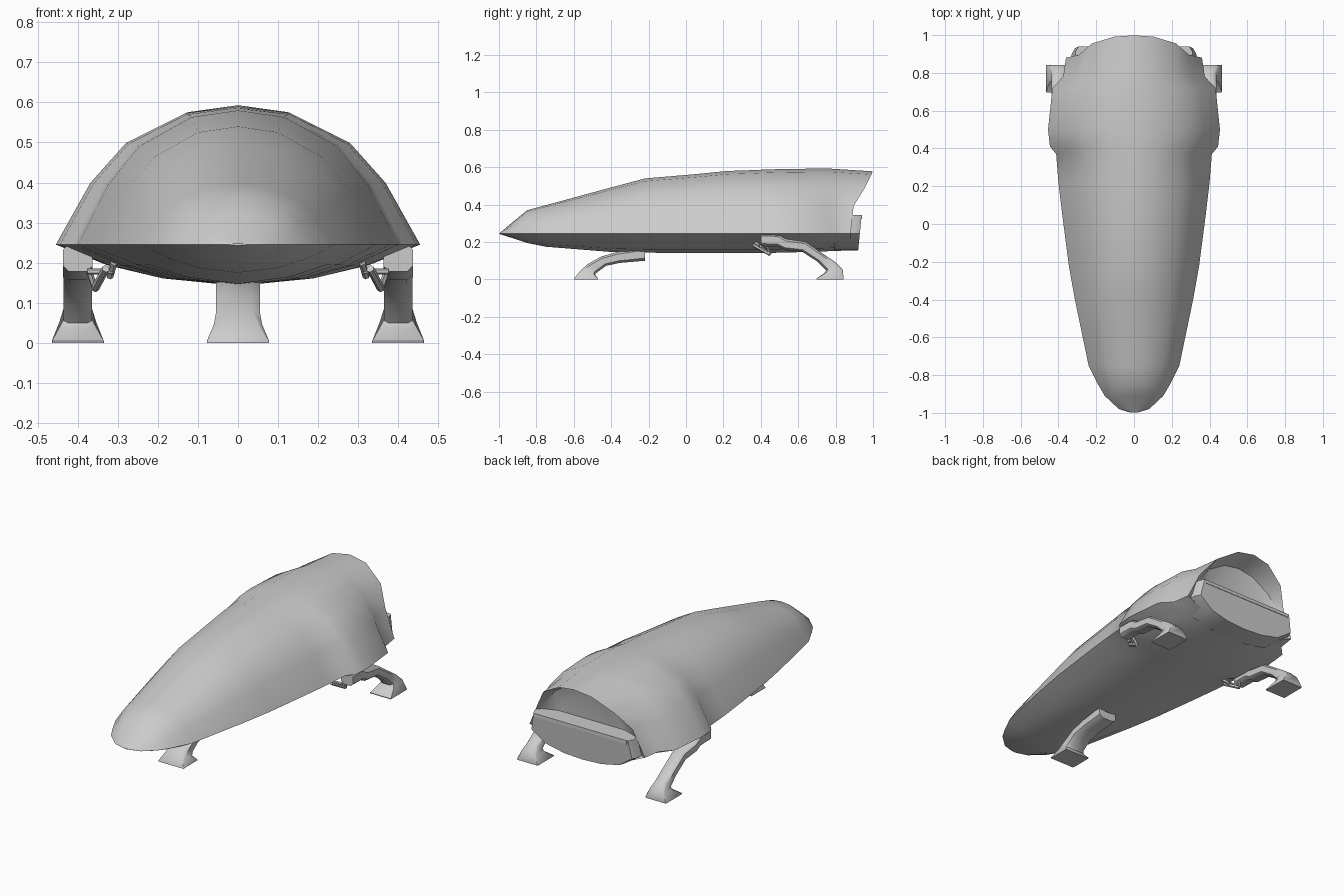
import bpy, bmesh, math
from mathutils import Vector

if "Cube" in bpy.data.objects:
    bpy.data.objects.remove(bpy.data.objects["Cube"])

grey = bpy.data.materials.new("hull grey")
grey.use_nodes = True
COL = (0.6, 0.6, 0.6, 1)
grey.diffuse_color = COL
grey.node_tree.nodes["Principled BSDF"].inputs["Base Color"].default_value = COL


def finish(bm, name, angle=40):
    bmesh.ops.remove_doubles(bm, verts=bm.verts, dist=0.0005)
    bmesh.ops.recalc_face_normals(bm, faces=bm.faces)
    me = bpy.data.meshes.new(name)
    bm.to_mesh(me)
    bm.free()
    ob = bpy.data.objects.new(name, me)
    me.materials.append(grey)
    bpy.context.collection.objects.link(ob)
    bpy.ops.object.select_all(action='DESELECT')
    ob.select_set(True)
    bpy.context.view_layer.objects.active = ob
    bpy.ops.object.shade_smooth_by_angle(angle=math.radians(angle))
    return ob


def loft(rings, name, angle=40):
    bm = bmesh.new()
    loops = [[bm.verts.new(p) for p in r] for r in rings]
    n = len(loops[0])
    for a, b in zip(loops, loops[1:]):
        for i in range(n):
            j = (i + 1) % n
            bm.faces.new((a[i], a[j], b[j], b[i]))
    bm.faces.new(loops[0])
    bm.faces.new(loops[-1])
    return finish(bm, name, angle)


# Hull cross-section: crown, rim, then keel on one side, mirrored round
RIM = 0.245
HALF = [(0, 1), (.29, .95), (.615, .735), (.81, .447), (1, 0), (.72, -.5), (.42, -.82), (0, -1)]
SECTION = HALF + [(-x, z) for x, z in HALF[-2:0:-1]]


def section(y, w, top, keel):
    return [Vector((x * w, y, RIM + z * (top - RIM if z > 0 else RIM - keel)))
            for x, z in SECTION]


# Hull stations: y, half width, crown height, keel height
stations = [(-.998, .02, .248, .243), (-.98, .08, .262, .238), (-.91, .155, .32, .215),
            (-.85, .19, .37, .195), (-.75, .24, .397, .175), (-.4, .313, .492, .147),
            (-.22, .345, .54, .143), (.05, .38, .563, .142), (.22, .4, .58, .142),
            (.37, .412, .585, .142), (.41, .445, .587, .142), (.5, .455, .59, .143),
            (.72, .432, .593, .149), (.78, .375, .592, .152)]
rings = [section(*s) for s in stations]

# Overhanging tail edge and the hollow behind it
edge = section(.88, .36, .578, .155)
for p in edge:
    t = max(0, (p.z - .38) / .2)
    p.y += .12 * min(1, t) ** .75
hollow = section(.87, .335, .55, .165)
inner = section(.84, .26, .46, .18)
rings += [edge, hollow, inner]
loft(rings, "hull", 35)

# Tail block with a ledge along its top
TAIL = [(.31, .345), (.33, .245), (.24, .185), (.12, .16), (0, .154)]
tail_half = TAIL + [(-x, z) for x, z in TAIL[-2::-1]]
tail_rings = []
for y, s in ((.8, 1.02), (.9, 1), (.93, .95)):
    tail_rings.append([(x * s, y + (z - .25) * .1, z) for x, z in tail_half])
loft(tail_rings, "tail_block", 30)

bm = bmesh.new()
bmesh.ops.create_cube(bm, size=1)
for v in bm.verts:
    v.co = (v.co.x * .62, .905 + v.co.y * .07, .335 + v.co.z * .02)
    if v.co.y > .92:
        v.co.x *= .93
finish(bm, "tail_ledge")


# Legs: each ring has centre (y, z), pitch, half width, half thickness, corner cut
def leg(name, x, path, toe=1):
    rings = []
    for y, z, pitch, w, h, cut in path:
        a, b = w * (1 - cut), h * (1 - cut)
        octagon = [(a, h), (w, b), (w, -b), (a, -h), (-a, -h), (-w, -b), (-w, b), (-a, h)]
        c, s = math.cos(math.radians(pitch)), math.sin(math.radians(pitch))
        rings.append([(x + u, toe * (y + v * s), z + v * c) for u, v in octagon])
    return loft(rings, name, 45)


REAR = [(.4, .212, 0, .037, .034, .4), (.49, .21, 0, .037, .034, .4),
        (.53, .188, 5, .037, .03, .4), (.63, .175, 18, .036, .028, .4),
        (.72, .115, 35, .036, .026, .4), (.775, .07, 50, .036, .033, .35),
        (.79, .045, 80, .046, .048, .2), (.77, .004, 90, .065, .073, .02),
        (.77, 0, 90, .065, .073, .02)]
FRONT = [(.22, .135, 0, .055, .035, .4), (.36, .118, 8, .055, .03, .4),
         (.44, .098, 28, .055, .028, .4), (.5, .06, 45, .055, .033, .35),
         (.525, .038, 75, .06, .04, .2), (.535, .004, 90, .078, .064, .02),
         (.535, 0, 90, .078, .064, .02)]
leg("front_leg", 0, FRONT, -1)


def rod(name, a, b, r):
    a, b = Vector(a), Vector(b)
    bm = bmesh.new()
    bmesh.ops.create_cone(bm, cap_ends=True, segments=6, radius1=r, radius2=r,
                          depth=(b - a).length)
    q = (b - a).to_track_quat('Z', 'Y')
    for v in bm.verts:
        v.co = q @ v.co + (a + b) / 2
    return finish(bm, name)


# Rear legs, and the small linkage beside each hip
for side, s in (("left", 1), ("right", -1)):
    leg(side + "_rear_leg", s * .4, REAR)
    rod(side + "_link_upper", (s * .31, .37, .2), (s * .32, .41, .165), .009)
    rod(side + "_link_arm", (s * .31, .39, .178), (s * .375, .4, .178), .008)
    rod(side + "_link_piston", (s * .33, .36, .185), (s * .357, .45, .135), .01)
    rod(side + "_link_lower", (s * .357, .45, .135), (s * .375, .43, .19), .008)
